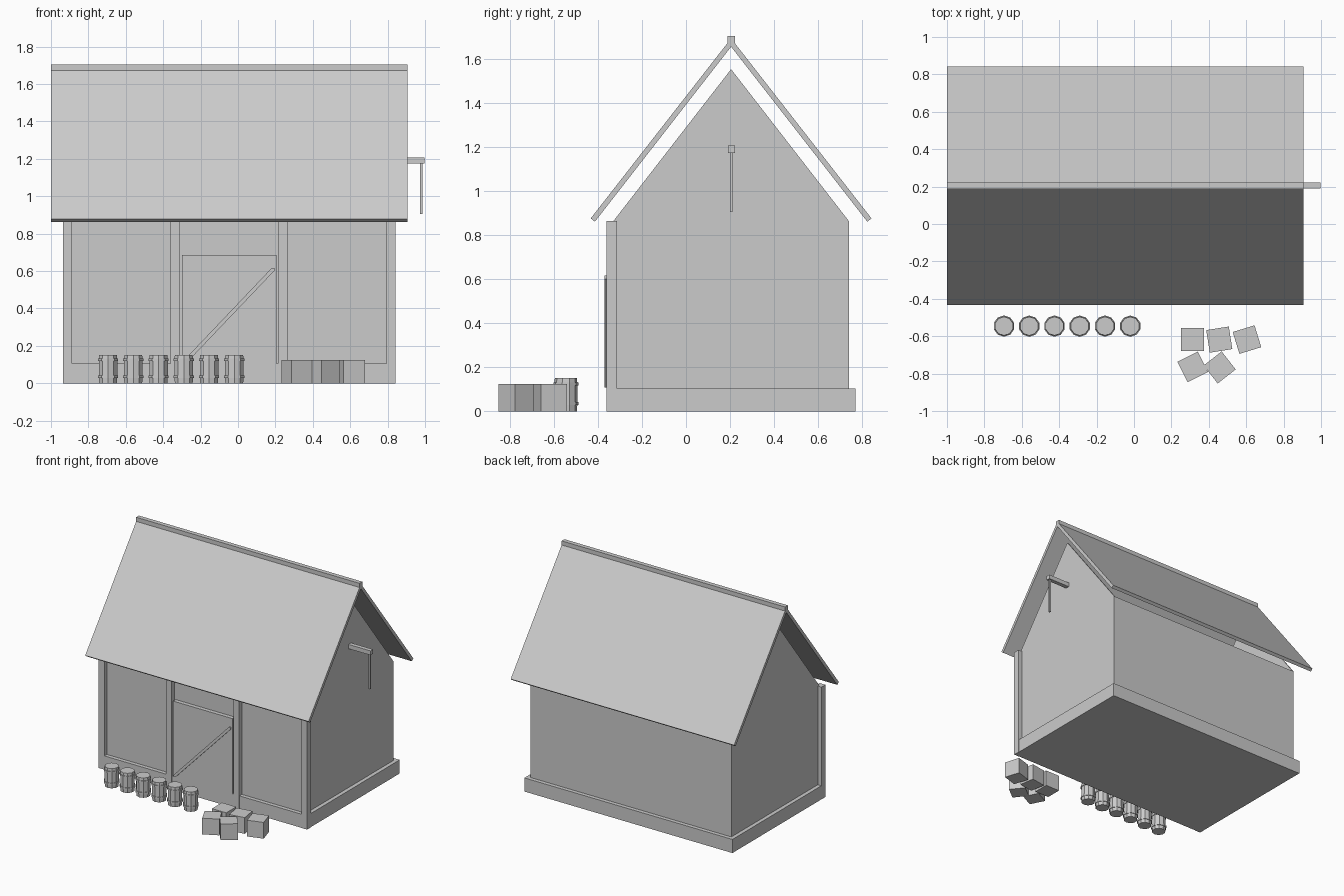
import bpy, bmesh, math
from mathutils import Matrix, Vector

if "Cube" in bpy.data.objects:
    bpy.data.objects.remove(bpy.data.objects["Cube"])

grey = bpy.data.materials.new("plain_grey")
grey.diffuse_color = (0.6, 0.6, 0.6, 1)
grey.use_nodes = True
grey.node_tree.nodes["Principled BSDF"].inputs["Base Color"].default_value = grey.diffuse_color


def finish(name, bm):
    bmesh.ops.recalc_face_normals(bm, faces=bm.faces)
    me = bpy.data.meshes.new(name)
    bm.to_mesh(me)
    bm.free()
    me.materials.append(grey)
    ob = bpy.data.objects.new(name, me)
    bpy.context.collection.objects.link(ob)
    return ob


def box(name, x, y, z, turn=0):
    """Box from (min, max) ranges, turned about its own vertical axis."""
    bm = bmesh.new()
    size = [b - a for a, b in (x, y, z)]
    mid = [(a + b) / 2 for a, b in (x, y, z)]
    bmesh.ops.create_cube(bm, size=1, matrix=Matrix.Translation(mid)
                          @ Matrix.Rotation(math.radians(turn), 4, 'Z')
                          @ Matrix.Diagonal((*size, 1)))
    return finish(name, bm)


def prism(name, pts, axis, lo, hi):
    """Extrude a flat profile along x (points are y,z) or y (points are x,z)."""
    bm = bmesh.new()
    put = (lambda p: (lo, *p)) if axis == 'x' else (lambda p: (p[0], lo, p[1]))
    face = bm.faces.new([bm.verts.new(put(p)) for p in pts])
    ext = bmesh.ops.extrude_face_region(bm, geom=[face])
    move = Vector((hi - lo, 0, 0)) if axis == 'x' else Vector((0, hi - lo, 0))
    bmesh.ops.translate(bm, vec=move,
                        verts=[v for v in ext['geom'] if isinstance(v, bmesh.types.BMVert)])
    return finish(name, bm)


def lathe(name, profile, loc, sides):
    """Faceted turned shape from (radius, height) points."""
    bm = bmesh.new()
    rings = []
    for r, z in profile:
        rings.append([bm.verts.new((loc[0] + r * math.cos(2 * math.pi * (i + .5) / sides),
                                    loc[1] + r * math.sin(2 * math.pi * (i + .5) / sides), z))
                      for i in range(sides)])
    for a, b in zip(rings, rings[1:]):
        for i in range(sides):
            j = (i + 1) % sides
            bm.faces.new((a[i], a[j], b[j], b[i]))
    bm.faces.new(rings[0])
    bm.faces.new(rings[-1])
    return finish(name, bm)


RIDGE_Y = 0.205

# Foundation and walls
box("foundation", (-.935, .84), (-.36, .77), (0, .105))
box("walls", (-.905, .81), (-.33, .74), (.105, .865))

# Thin gable triangles at both ends
gable = [(-.33, .865), (.74, .865), (RIDGE_Y, 1.555)]
prism("right_gable", gable, 'x', .80, .81)
prism("left_gable", gable, 'x', -.905, -.895)

# Roof slopes, mirrored about the ridge, and ridge cap
for name, s in (("back_roof", 1), ("front_roof", -1)):
    slope = [(0, 1.657), (.619, .862), (.638, .877), (0, 1.695)]
    prism(name, [(RIDGE_Y + s * y, z) for y, z in slope], 'x', -1, .905)
box("ridge_cap", (-1, .905), (.188, .222), (1.672, 1.705))

# Front posts
for i, x in enumerate((-.936, -.361, .215, .793)):
    box(f"front_post_{i + 1}", (x, x + .049), (-.362, -.313), (0, .865))

# Door with diagonal brace
box("door", (-.30, .205), (-.361, -.33), (0, .685))
prism("door_brace", [(-.29, .108), (-.276, .108), (.195, .602), (.195, .617), (.181, .617),
                     (-.29, .122)], 'y', -.37, -.36)

# Hoist beam and rope
box("hoist_beam", (.80, .997), (.19, .222), (1.175, 1.208))
box("hoist_rope", (.974, .986), (.2, .212), (.905, 1.176))

# Row of barrels with two hoops each
barrel = [(.05, 0), (.052, .028), (.057, .028), (.057, .042), (.052, .042),
          (.052, .118), (.057, .118), (.057, .132), (.052, .132), (.05, .152)]
for i in range(6):
    lathe(f"barrel_{i + 1}", barrel, (-.695 + .135 * i, -.546), 10)

# Scattered crates
for i, (x, y, turn) in enumerate(((.313, -.617, 0), (.456, -.618, 9), (.604, -.618, 17),
                                  (.314, -.764, 27), (.458, -.767, 38))):
    box(f"crate_{i + 1}", (x - .061, x + .061), (y - .061, y + .061), (0, .125), turn)
